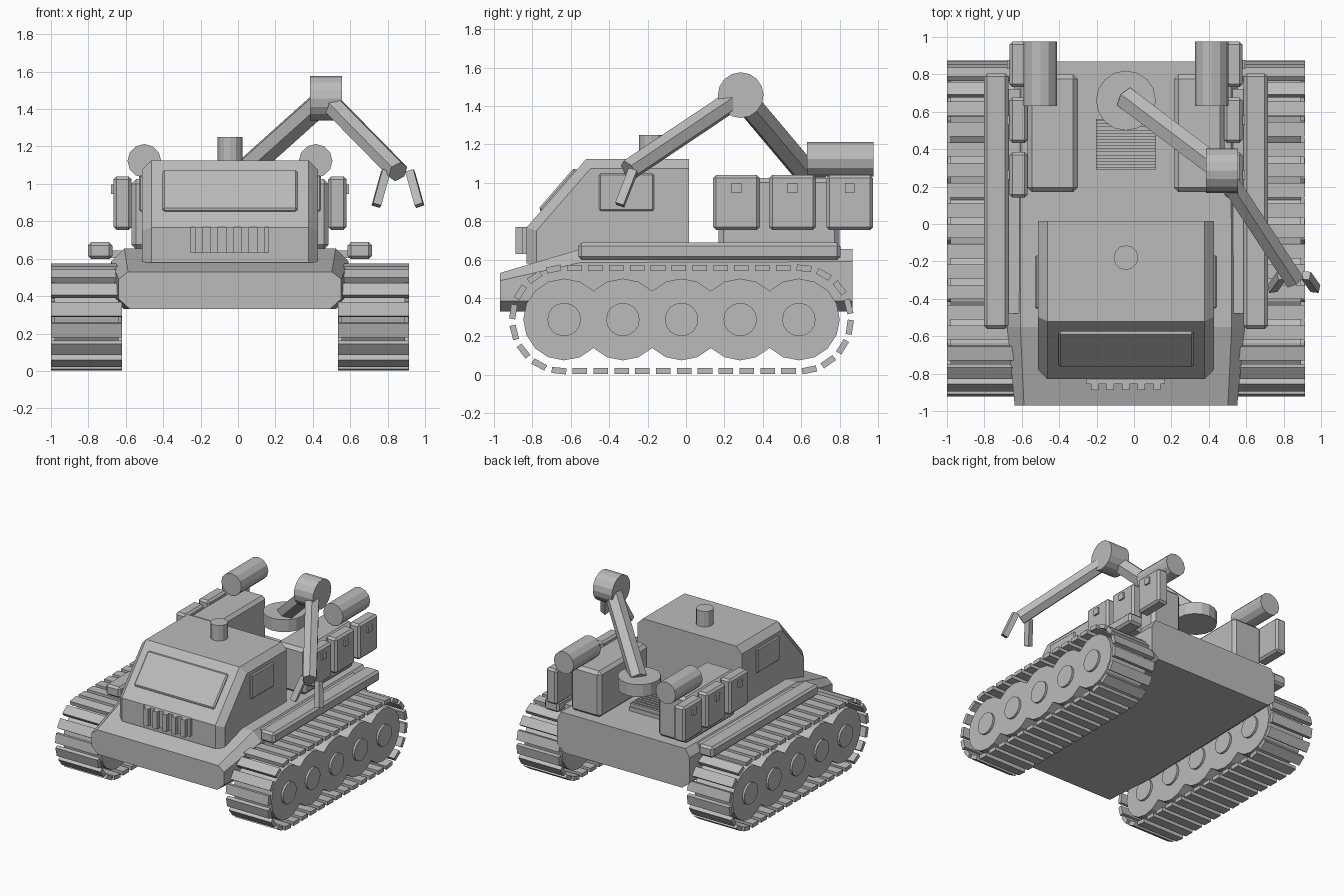
import bpy, bmesh, math
from mathutils import Vector, Matrix

if "Cube" in bpy.data.objects:
    bpy.data.objects.remove(bpy.data.objects["Cube"])

CX = -0.043  # centre line of the vehicle body
grey = bpy.data.materials.new("grey")
grey.diffuse_color = (0.5, 0.5, 0.5, 1)
grey.use_nodes = True
grey.node_tree.nodes["Principled BSDF"].inputs["Base Color"].default_value = grey.diffuse_color


def finish(name, bm):
    bmesh.ops.recalc_face_normals(bm, faces=bm.faces)
    me = bpy.data.meshes.new(name)
    bm.to_mesh(me)
    bm.free()
    me.materials.append(grey)
    ob = bpy.data.objects.new(name, me)
    bpy.context.collection.objects.link(ob)
    return ob


def add_box(bm, size, matrix):
    bmesh.ops.create_cube(bm, size=1, matrix=matrix @ Matrix.Diagonal((*size, 1)))


def box(name, loc, size, bevel=0, rot_x=0):
    bm = bmesh.new()
    add_box(bm, size, Matrix.Translation(loc) @ Matrix.Rotation(rot_x, 4, 'X'))
    if bevel:
        bmesh.ops.bevel(bm, geom=bm.edges[:], offset=bevel, segments=1, affect='EDGES')
    return finish(name, bm)


def add_rod(bm, a, b, r, sides):
    a, b = Vector(a), Vector(b)
    d = b - a
    m = Matrix.Translation((a + b) / 2) @ d.to_track_quat('Z', 'Y').to_matrix().to_4x4()
    bmesh.ops.create_cone(bm, cap_ends=True, segments=sides, radius1=r, radius2=r,
                          depth=d.length, matrix=m)


def rod(name, a, b, r, sides):
    bm = bmesh.new()
    add_rod(bm, a, b, r, sides)
    return finish(name, bm)


def loft(name, rings):
    bm = bmesh.new()
    loops = [[bm.verts.new(p) for p in ring] for ring in rings]
    n = len(loops[0])
    for p, q in zip(loops, loops[1:]):
        for i in range(n):
            bm.faces.new((p[i], p[(i + 1) % n], q[(i + 1) % n], q[i]))
    bm.faces.new(loops[0])
    bm.faces.new(loops[-1])
    return finish(name, bm)


# Hull: mirrored half sections (half width, height) lofted from front to back
sections = [(-0.97, [(0.535, 0.33), (0.595, 0.385), (0.595, 0.49), (0.545, 0.53)]),
            (-0.55, [(0.565, 0.33), (0.635, 0.385), (0.635, 0.585), (0.565, 0.655)]),
            (0.868, [(0.53, 0.33), (0.595, 0.385), (0.595, 0.59), (0.56, 0.655)])]
loft("hull", [[(CX + w, y, z) for w, z in half] + [(CX - w, y, z) for w, z in reversed(half)]
              for y, half in sections])

# Cabin: side profile, chamfered along roof, windscreen and nose
profile = [(0.015, 0.59), (0.015, 1.125), (-0.52, 1.125), (-0.83, 0.768), (-0.83, 0.58)]
cabin = loft("cabin", [[(CX + s * 0.47, y, z) for y, z in profile] for s in (-1, 1)])
bm = bmesh.new()
bm.from_mesh(cabin.data)
edges = [e for e in bm.edges
         if abs(e.verts[0].co.x - e.verts[1].co.x) < 0.01
         and (min(v.co.z for v in e.verts) > 0.7 or max(v.co.y for v in e.verts) < -0.8)]
bmesh.ops.bevel(bm, geom=edges, offset=0.05, segments=1, affect='EDGES')
bm.to_mesh(cabin.data)
bm.free()

# Windscreen, side windows and roof beacon
slope = math.atan2(0.357, 0.31)
box("windscreen", (CX, -0.663, 0.96), (0.72, 0.283, 0.035), 0.01, slope)
for s in (-1, 1):
    box("side_window", (CX + s * 0.47, -0.31, 0.95), (0.032, 0.285, 0.195), 0.008)
rod("beacon", (CX, -0.18, 1.11), (CX, -0.18, 1.25), 0.066, 12)

# Front grille with upright bars
box("grille_plate", (CX, -0.84, 0.70), (0.42, 0.03, 0.14))
bm = bmesh.new()
for i in range(5):
    add_box(bm, (0.04, 0.04, 0.14), Matrix.Translation((CX + (i - 2) * 0.083, -0.868, 0.70)))
finish("grille_bars", bm)

# Engine vent on the rear deck
box("vent_plate", (CX, 0.427, 0.668), (0.32, 0.27, 0.04))
bm = bmesh.new()
for i in range(8):
    add_box(bm, (0.32, 0.02, 0.03), Matrix.Translation((CX, 0.31 + i * 0.0335, 0.70)))
finish("vent_slats", bm)

# Running gear
WHEELS = [-0.635 + i * 0.3058 for i in range(5)]
Z, R, PLATES = 0.288, 0.268, 38
span = WHEELS[-1] - WHEELS[0]
arc = math.pi * R


def track_point(d):
    """Position (y, z) and turn on the track loop at distance d."""
    if d < span:
        return WHEELS[0] + d, Z + R, 0
    d -= span
    if d < arc:
        a = d / R
        return WHEELS[-1] + R * math.sin(a), Z + R * math.cos(a), -a
    d -= arc
    if d < span:
        return WHEELS[-1] - d, Z - R, math.pi
    a = (d - span) / R
    return WHEELS[0] - R * math.sin(a), Z - R * math.cos(a), math.pi - a


for s in (-1, 1):
    x = CX + s * 0.767
    bm = bmesh.new()
    for i in range(PLATES):
        y, z, turn = track_point((i + 0.5) * 2 * (span + arc) / PLATES)
        add_box(bm, (0.38, 0.076, 0.032),
                Matrix.Translation((x, y, z)) @ Matrix.Rotation(turn, 4, 'X'))
    finish("track_plates", bm)
    for y in WHEELS:
        rod("road_wheel", (x - 0.17, y, Z), (x + 0.17, y, Z), 0.213, 16)
        rod("wheel_hub", (x - 0.187, y, Z), (x + 0.187, y, Z), 0.087, 16)

    # Side rail, storage box, cases with latches, and rear canister
    box("side_rail", (CX + s * 0.694, 0.122, 0.643), (0.13, 1.365, 0.09), 0.017)
    box("rail_mount", (CX + s * 0.6, 0.122, 0.625), (0.1, 1.2, 0.04))
    box("storage_box", (CX + s * 0.392, 0.485, 0.838), (0.27, 0.63, 0.375), 0.025)
    for y in (0.263, 0.555, 0.853):
        box("case", (CX + s * 0.574, y, 0.897), (0.097, 0.243, 0.287), 0.016)
        box("latch", (CX + s * 0.618, y, 0.972), (0.036, 0.05, 0.052))
    rod("canister", (CX + s * 0.458, 0.63, 1.123), (CX + s * 0.458, 0.977, 1.123), 0.09, 12)

# Crane arm: turntable, two hexagonal booms, elbow drum and gripper
elbow, wrist = (0.47, 0.285, 1.457), (0.855, -0.3, 1.065)
rod("turntable", (CX, 0.66, 0.92), (CX, 0.66, 1.02), 0.16, 16)
rod("lower_boom", (-0.04, 0.67, 1.0), elbow, 0.068, 6)
rod("elbow_drum", (0.385, 0.285, 1.457), (0.556, 0.285, 1.457), 0.119, 16)
rod("upper_boom", elbow, wrist, 0.058, 6)
for s in (-1, 1):
    rod("gripper_finger", (wrist[0] + s * 0.065, -0.275, 1.065),
        (wrist[0] + s * 0.115, -0.345, 0.885), 0.032, 4)
